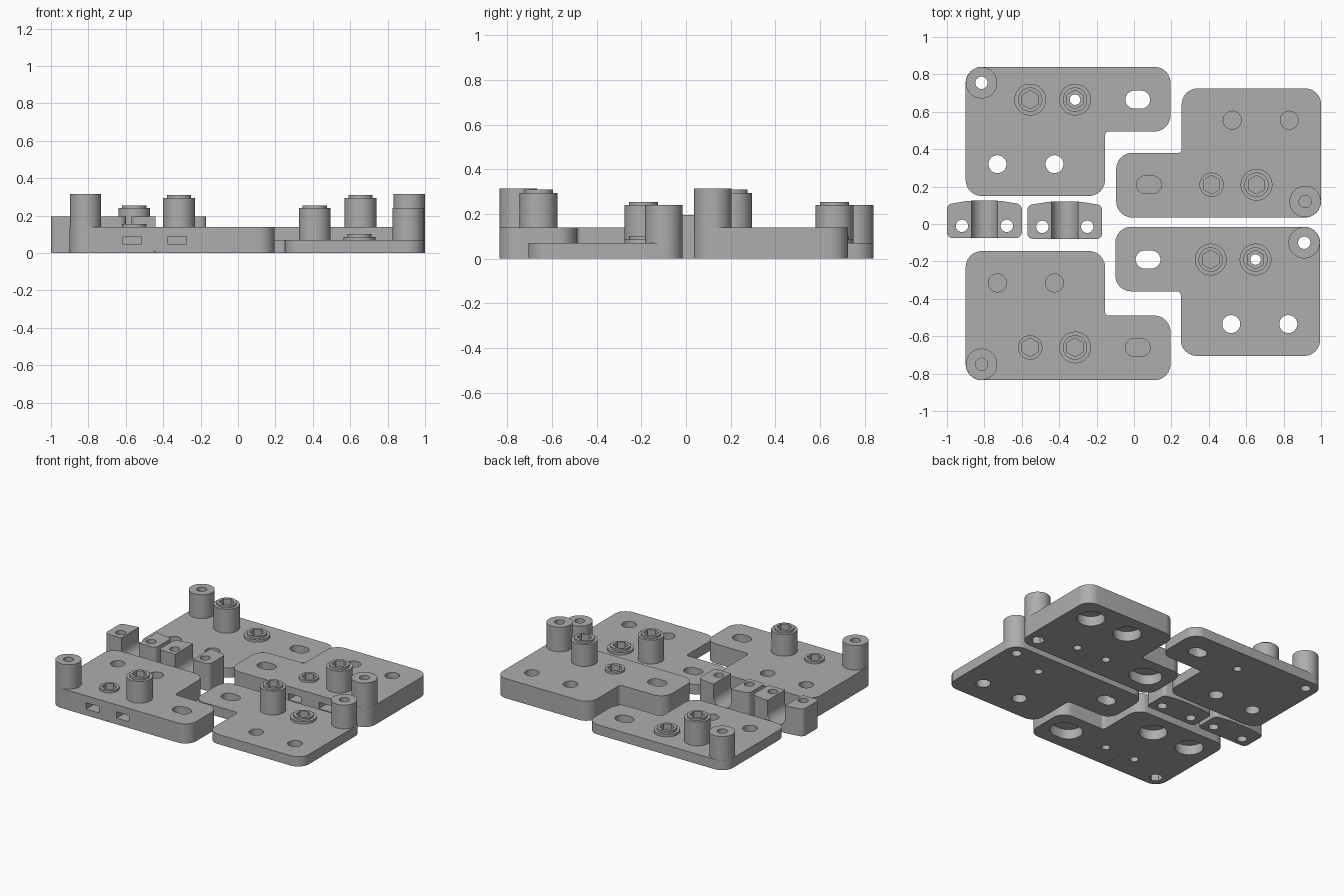
import bpy, bmesh, math
from mathutils import Vector

if "Cube" in bpy.data.objects:
    bpy.data.objects.remove(bpy.data.objects["Cube"])

grey = bpy.data.materials.new("plain grey")
grey.use_nodes = True
grey.diffuse_color = (0.42, 0.42, 0.42, 1)
grey.node_tree.nodes["Principled BSDF"].inputs["Base Color"].default_value = grey.diffuse_color


# ---- outlines ----
def slot(x, y, r, half=0.0, n=40):
    """Circle, or a slot stretched along x by half on each side."""
    pts = []
    for i in range(n):
        a = 2 * math.pi * (i + 0.5) / n
        c = math.cos(a)
        pts.append((x + r * c + math.copysign(half, c), y + r * math.sin(a)))
    return pts


def hexagon(x, y, r):
    return slot(x, y, r, n=6)


def box(x0, x1, y0, y1):
    return [(x0, y0), (x1, y0), (x1, y1), (x0, y1)]


def rounded(corners, steps=8):
    """Polygon whose corners (x, y, radius) are filleted."""
    out = []
    for i, (x, y, r) in enumerate(corners):
        p = Vector((x, y))
        a = (Vector(corners[i - 1][:2]) - p).normalized()
        b = (Vector(corners[(i + 1) % len(corners)][:2]) - p).normalized()
        half = a.angle(b) / 2
        start, end = p + a * r / math.tan(half), p + b * r / math.tan(half)
        centre = p + (a + b).normalized() * r / math.sin(half)
        for k in range(steps + 1):
            chord = start.lerp(end, k / steps) - centre
            out.append(tuple(centre + chord.normalized() * r))
    return out


# ---- solids ----
def prism(name, outline, z0, z1, place=lambda x, y, z: (x, y, z)):
    bm = bmesh.new()
    rings = [[bm.verts.new(place(x, y, z)) for x, y in outline] for z in (z0, z1)]
    bm.faces.new(rings[0])
    bm.faces.new(rings[1])
    n = len(outline)
    for i in range(n):
        j = (i + 1) % n
        bm.faces.new((rings[0][i], rings[0][j], rings[1][j], rings[1][i]))
    bmesh.ops.recalc_face_normals(bm, faces=bm.faces)
    mesh = bpy.data.meshes.new(name)
    bm.to_mesh(mesh)
    bm.free()
    mesh.materials.append(grey)
    obj = bpy.data.objects.new(name, mesh)
    bpy.context.collection.objects.link(obj)
    return obj


def combine(body, parts, operation):
    """Apply each helper solid to the body, then discard the helpers."""
    for part in parts:
        mod = body.modifiers.new("shape", 'BOOLEAN')
        mod.operation, mod.object, mod.solver = operation, part, 'EXACT'
    bpy.context.view_layer.update()
    graph = bpy.context.evaluated_depsgraph_get()
    mesh = bpy.data.meshes.new_from_object(body.evaluated_get(graph))
    body.modifiers.clear()
    body.data = mesh
    for part in parts:
        bpy.data.objects.remove(part)


def finish(obj):
    bpy.ops.object.select_all(action='DESELECT')
    obj.select_set(True)
    bpy.context.view_layer.objects.active = obj
    bpy.ops.object.shade_smooth_by_angle(angle=math.radians(30))


# ---- L-shaped plates, drawn from the corner that carries the post ----
R = 0.085
PLATE = rounded([(0, 0, R), (1.095, 0, R), (1.095, 0.345, R),
                 (0.745, 0.345, 0.02), (0.745, 0.69, R), (0, 0.69, R)])
NEAR, FAR, ROW = 0.345, 0.585, 0.175


def plate(name, origin, sx, sy, thick, tall_u, low_u):
    def place(x, y, z):
        return (origin[0] + sx * x, origin[1] + sy * y, z)

    adds, cuts = [], []

    def add(outline, z0, z1):
        adds.append(prism("add", outline, z0, z1, place))

    def cut(outline, z0, z1):
        cuts.append(prism("cut", outline, z0, z1, place))

    h = 0.14 if thick else 0.07
    boss = 0.295 if thick else 0.24
    post = 0.315 if thick else 0.24
    body = prism(name, PLATE, 0, h, place)

    # corner post, tall boss with collar, low collar
    add(slot(R, R, R - 0.001), h / 2, post)
    add(slot(tall_u, ROW, R), h / 2, boss)
    add(slot(tall_u, ROW, 0.065), boss - 0.02, boss + 0.015)
    if thick:
        add(slot(low_u, ROW, 0.065), h / 2, h + 0.016)
    else:
        add(slot(low_u, ROW, R), h / 2, h + 0.017)
        add(slot(low_u, ROW, 0.065), h / 2, h + 0.032)

    top = 0.4
    if thick:
        # upper holes, a thin web, and wide recesses underneath
        for u in (0.17, 0.475):
            cut(slot(u, 0.52, 0.048), 0.077, top)
            cut(slot(u, 0.52, 0.092), -0.1, 0.07)
        cut(slot(0.92, ROW, 0.048, 0.018), 0.077, top)
        cut(slot(0.92, ROW, 0.092, 0.02), -0.1, 0.07)
        cut(slot(R, R, 0.033), 0.107, top)
        cut(hexagon(R, R, 0.045), -0.1, 0.1)
        # nut slots in the edge and bolt holes below them
        for u in (NEAR, FAR):
            cut(box(u - 0.06, u + 0.04, -0.1, 0.21), 0.045, 0.09)
            cut(slot(u, ROW, 0.028), -0.1, 0.06)
            cut(hexagon(u, ROW, 0.05), 0.105, top)
        cut(box(0.452, 0.458, -0.1, 0.17), -0.1, 0.012)
    else:
        for u in (0.17, 0.475):
            cut(slot(u, 0.52, 0.048), -0.1, top)
        cut(slot(0.92, ROW, 0.048, 0.018), -0.1, top)
        cut(slot(R, R, 0.033), -0.1, top)
        cut(hexagon(tall_u, ROW, 0.05), 0.05, top)
        cut(hexagon(low_u, ROW, 0.05), 0.045, top)
        cut(slot(low_u, ROW, 0.028), -0.1, top)

    combine(body, adds, 'UNION')
    combine(body, cuts, 'DIFFERENCE')
    finish(body)


plate("front_right_thick_plate", (-0.9, -0.835), 1, 1, True, FAR, NEAR)
plate("back_left_thick_plate", (1.0, 0.035), -1, 1, True, NEAR, FAR)
plate("back_right_thin_plate", (-0.9, 0.84), 1, -1, False, NEAR, FAR)
plate("front_left_thin_plate", (0.995, -0.015), -1, -1, False, FAR, NEAR)

# ---- clamp blocks with a round-bottomed channel ----
CLAMP = rounded([(-0.2, -0.095, 0.03), (0.2, -0.095, 0.03), (0.2, 0.085, 0.03),
                 (0.08, 0.105, 0.4), (-0.08, 0.105, 0.4), (-0.2, 0.085, 0.03)])


def clamp(name, cx, cy):
    def upright(x, y, z):
        return (cx + x, cy + y, z)

    def lying(x, y, z):
        return (cx + x, cy + z, y)

    body = prism(name, CLAMP, 0, 0.195, upright)
    channel = [(0.07 * math.cos(a), 0.11 + 0.07 * math.sin(a))
               for a in (math.pi + math.pi * k / 16 for k in range(17))]
    channel += [(0.07, 0.3), (-0.07, 0.3)]
    cuts = [prism("channel", channel, -0.3, 0.3, lying)]
    cuts += [prism("hole", slot(x, -0.03, 0.033), -0.1, 0.3, upright) for x in (-0.12, 0.12)]
    combine(body, cuts, 'DIFFERENCE')
    finish(body)


clamp("right_clamp", -0.8, 0.02)
clamp("left_clamp", -0.37, 0.015)
